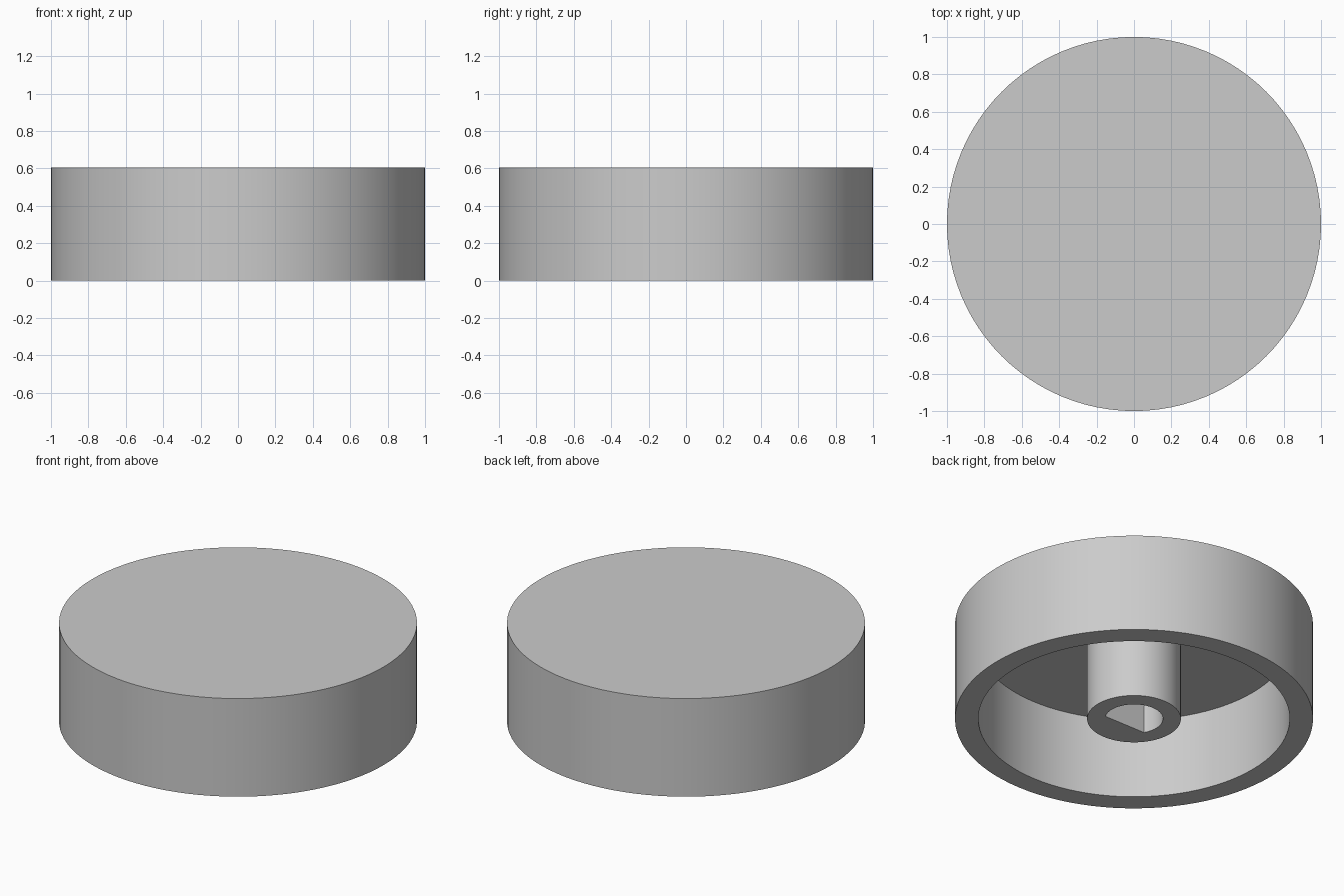
import bpy, bmesh
from math import sin, cos, pi, radians

SEGMENTS = 96
HEIGHT, CEILING = 0.605, 0.495
BORE_R = 0.162

cube = bpy.data.objects.get("Cube")
if cube:
    bpy.data.objects.remove(cube, do_unlink=True)

grey = bpy.data.materials.new("plain_grey")
grey.use_nodes = True
grey.diffuse_color = (0.6, 0.6, 0.6, 1)
grey.node_tree.nodes["Principled BSDF"].inputs["Base Color"].default_value = grey.diffuse_color


def circle(radius):
    return lambda a: radius


def d_bore(a):
    """Round bore with a flat at half its radius on the front side."""
    return min(BORE_R, -0.5 * BORE_R / sin(a)) if sin(a) < -0.1 else BORE_R


def stack_rings(name, rings, cap_ends):
    """Skin a list of (outline, z) rings in order, optionally capping both ends."""
    bm = bmesh.new()
    loops = []
    for outline, z in rings:
        angles = [2 * pi * i / SEGMENTS for i in range(SEGMENTS)]
        loops.append([bm.verts.new((outline(a) * cos(a), outline(a) * sin(a), z)) for a in angles])
    for low, high in zip(loops, loops[1:]):
        for i in range(SEGMENTS):
            j = (i + 1) % SEGMENTS
            bm.faces.new((low[i], high[i], high[j], low[j]))
    if cap_ends:
        bm.faces.new(loops[0])
        bm.faces.new(reversed(loops[-1]))
    mesh = bpy.data.meshes.new(name)
    bm.to_mesh(mesh)
    bm.free()
    mesh.materials.append(grey)
    obj = bpy.data.objects.new(name, mesh)
    bpy.context.collection.objects.link(obj)
    bpy.ops.object.select_all(action="DESELECT")
    obj.select_set(True)
    bpy.context.view_layer.objects.active = obj
    bpy.ops.object.shade_smooth_by_angle(angle=radians(25))
    return obj


# Hollow knob shell: top disc, outer wall, bottom rim, inner wall, ceiling
stack_rings("knob_shell", [(circle(1), HEIGHT), (circle(1), 0),
                           (circle(0.87), 0), (circle(0.87), CEILING)], True)

# Central hub with a D-shaped bore that ends at the ceiling
stack_rings("shaft_hub", [(circle(0.262), CEILING), (circle(0.262), 0),
                          (d_bore, 0), (d_bore, CEILING)], False)
